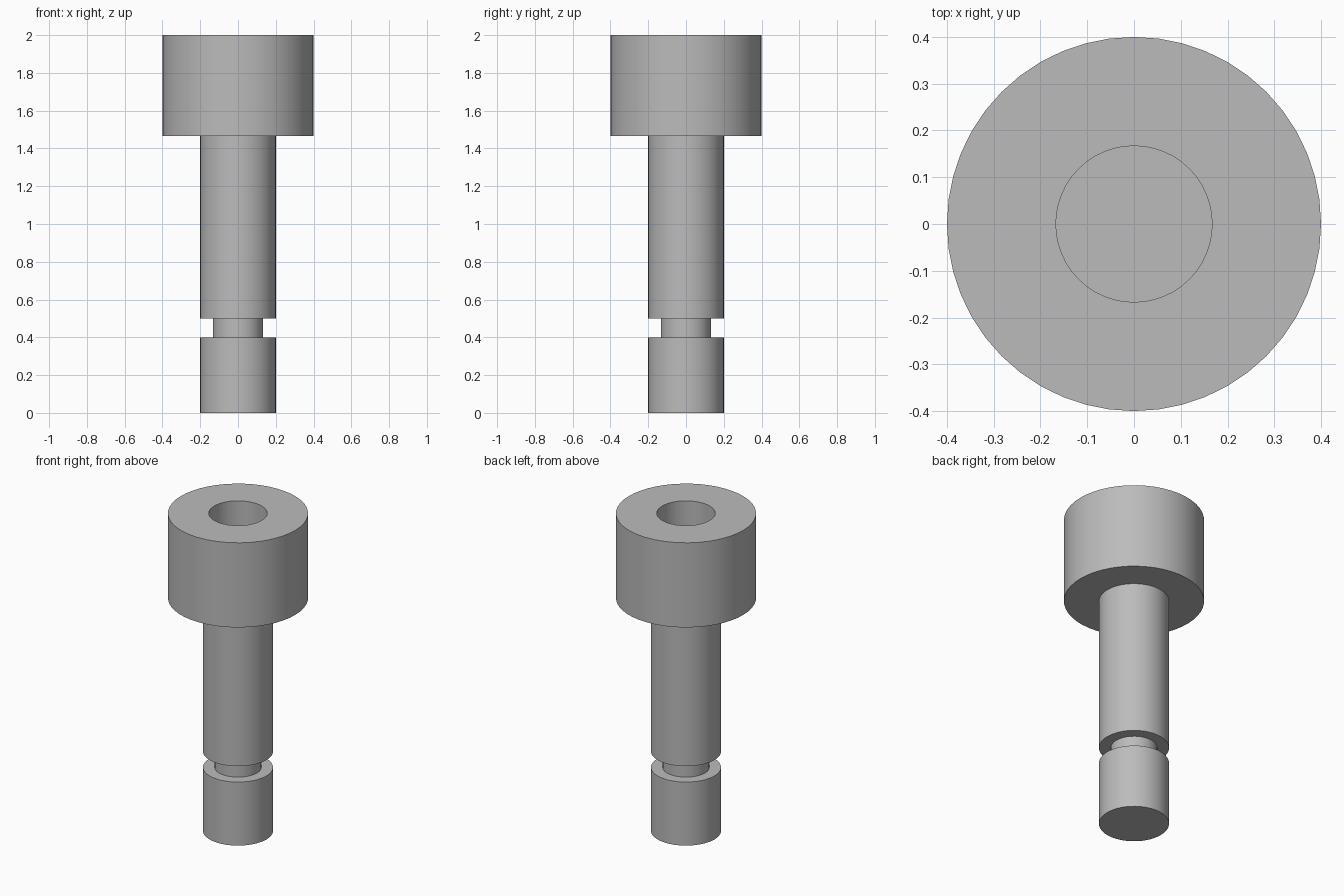
import bpy
import bmesh
import math

cube = bpy.data.objects.get("Cube")
if cube:
    bpy.data.objects.remove(cube, do_unlink=True)

SEGMENTS = 48

steel = bpy.data.materials.new("plain grey steel")
steel.use_nodes = True
GREY = (0.5, 0.5, 0.5, 1)
steel.diffuse_color = GREY
steel.node_tree.nodes["Principled BSDF"].inputs["Base Color"].default_value = GREY


def lathe(name, profile):
    """Turn a (radius, height) profile, closed on the axis, into a solid."""
    bm = bmesh.new()
    verts = [bm.verts.new((r, 0, z)) for r, z in profile]
    edges = [bm.edges.new(pair) for pair in zip(verts, verts[1:])]
    bmesh.ops.spin(bm, geom=verts + edges, axis=(0, 0, 1), cent=(0, 0, 0),
                   angle=math.tau, steps=SEGMENTS)
    bmesh.ops.remove_doubles(bm, verts=bm.verts[:], dist=0.0001)
    bmesh.ops.recalc_face_normals(bm, faces=bm.faces[:])
    mesh = bpy.data.meshes.new(name)
    bm.to_mesh(mesh)
    bm.free()
    mesh.materials.append(steel)
    obj = bpy.data.objects.new(name, mesh)
    bpy.context.collection.objects.link(obj)
    bpy.ops.object.select_all(action="DESELECT")
    obj.select_set(True)
    bpy.context.view_layer.objects.active = obj
    bpy.ops.object.shade_smooth_by_angle(angle=math.radians(30))
    return obj


SHAFT, NECK, HEAD, BORE = 0.2, 0.133, 0.4, 0.167
TIP_TOP, GROOVE_TOP, HEAD_BASE, BORE_FLOOR, TOP = 0.4, 0.5, 1.467, 1.6, 2.0

# One turned pin: tip, retaining groove, shaft, head and blind bore
lathe("stepped_pin", [
    (0, 0), (SHAFT, 0), (SHAFT, TIP_TOP),
    (NECK, TIP_TOP), (NECK, GROOVE_TOP),
    (SHAFT, GROOVE_TOP), (SHAFT, HEAD_BASE),
    (HEAD, HEAD_BASE), (HEAD, TOP),
    (BORE, TOP), (BORE, BORE_FLOOR), (0, BORE_FLOOR),
])
